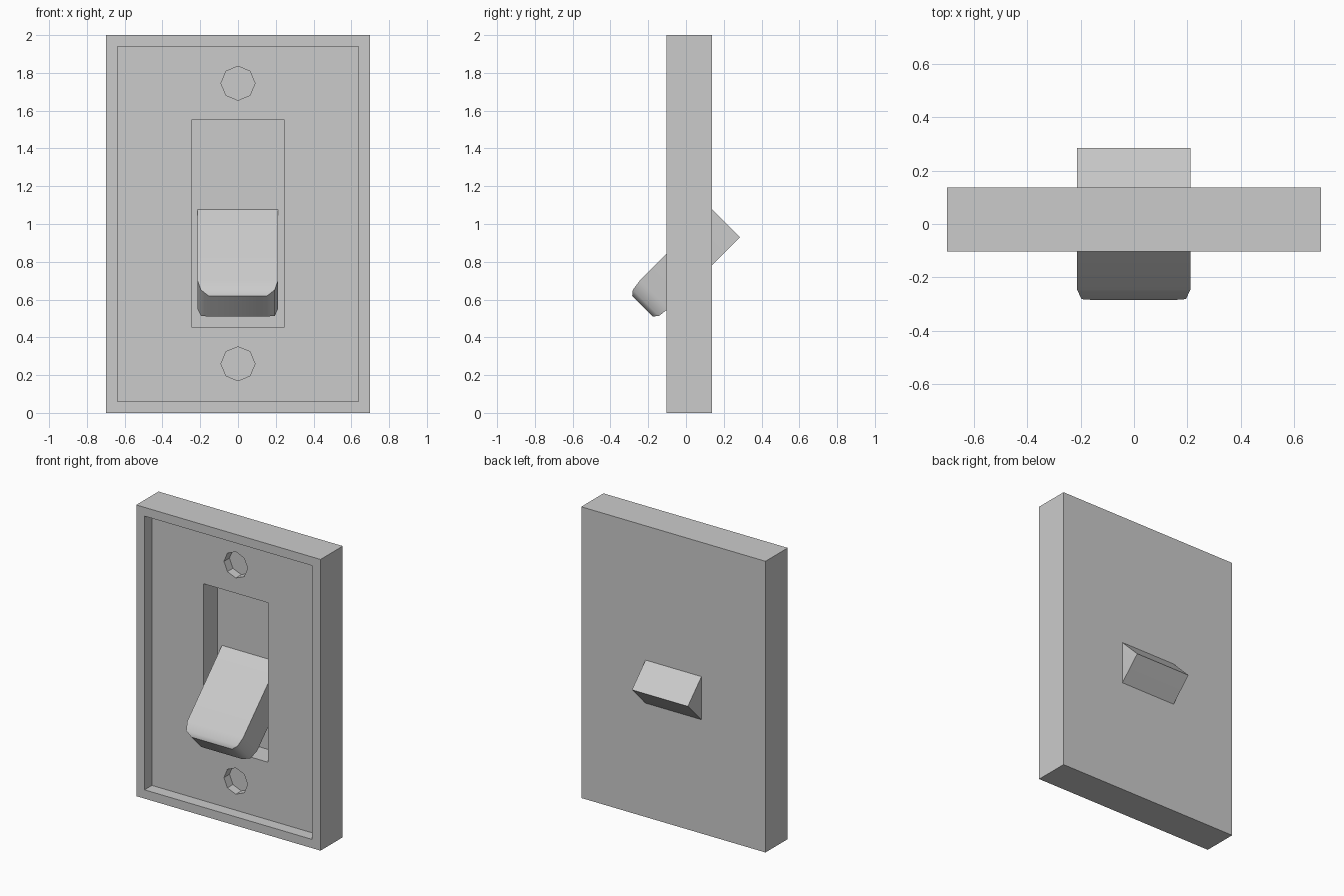
import bpy, bmesh, math
from mathutils import Matrix

if "Cube" in bpy.data.objects:
    bpy.data.objects.remove(bpy.data.objects["Cube"])

grey = bpy.data.materials.new("light_grey")
grey.diffuse_color = (0.6, 0.6, 0.6, 1)
grey.use_nodes = True
grey.node_tree.nodes["Principled BSDF"].inputs["Base Color"].default_value = grey.diffuse_color

FRONT, BACK = -0.104, 0.137
RECESS_Y = FRONT + 0.08      # floor of the shallow recess


def make_object(name, bm):
    mesh = bpy.data.meshes.new(name)
    bm.to_mesh(mesh)
    bm.free()
    mesh.materials.append(grey)
    obj = bpy.data.objects.new(name, mesh)
    bpy.context.collection.objects.link(obj)
    return obj


def box(name, x, y0, y1, z0, z1):
    bm = bmesh.new()
    m = Matrix.Translation((0, (y0 + y1) / 2, (z0 + z1) / 2))
    bmesh.ops.create_cube(bm, size=1, matrix=m @ Matrix.Diagonal((2 * x, y1 - y0, z1 - z0, 1)))
    return make_object(name, bm)


def octagon(name, radius, y0, y1, z):
    bm = bmesh.new()
    m = Matrix.Translation((0, (y0 + y1) / 2, z)) @ Matrix.Rotation(math.pi / 2, 4, 'X')
    bmesh.ops.create_cone(bm, cap_ends=True, segments=8, radius1=radius, radius2=radius,
                          depth=y1 - y0, matrix=m)
    return make_object(name, bm)


# wall plate with recess, lever slot and two screw holes cut in its front
plate = box("wall_plate", 0.7, FRONT, BACK, 0, 2)
cutters = [
    box("recess_cutter", 0.637, FRONT - 0.1, RECESS_Y, 0.06, 1.94),
    box("slot_cutter", 0.246, FRONT - 0.2, BACK - 0.006, 0.455, 1.55),
    octagon("upper_screw_cutter", 0.09, FRONT - 0.15, RECESS_Y + 0.06, 1.745),
    octagon("lower_screw_cutter", 0.09, FRONT - 0.15, RECESS_Y + 0.06, 0.26),
]
bpy.context.view_layer.update()
bpy.context.view_layer.objects.active = plate
for cutter in cutters:
    cutter.hide_render = True
    mod = plate.modifiers.new("cut", 'BOOLEAN')
    mod.operation = 'DIFFERENCE'
    mod.solver = 'EXACT'
    mod.object = cutter
    bpy.ops.object.modifier_apply(modifier=mod.name)
for cutter in cutters:
    bpy.data.objects.remove(cutter)
bpy.context.view_layer.update()

# toggle lever: unit block with a rounded tip, then stretched and tilted
bm = bmesh.new()
bmesh.ops.create_cube(bm, size=1)
tip = [e for e in bm.edges if all(v.co.y < -0.4 for v in e.verts)]
bmesh.ops.bevel(bm, geom=tip, offset=0.135, segments=2, profile=0.5, affect='EDGES')
place = (Matrix.Translation((-0.001, -0.01, 0.785)) @ Matrix.Rotation(math.pi / 4, 4, 'X')
         @ Matrix.Diagonal((0.425, 0.622, 0.212, 1)))
bmesh.ops.transform(bm, matrix=place, verts=bm.verts)
lever = make_object("toggle_lever", bm)
bpy.context.view_layer.update()

# smooth only the rounded tip
plate.select_set(False)
lever.select_set(True)
bpy.context.view_layer.objects.active = lever
bpy.ops.object.shade_smooth_by_angle(angle=math.radians(48))
